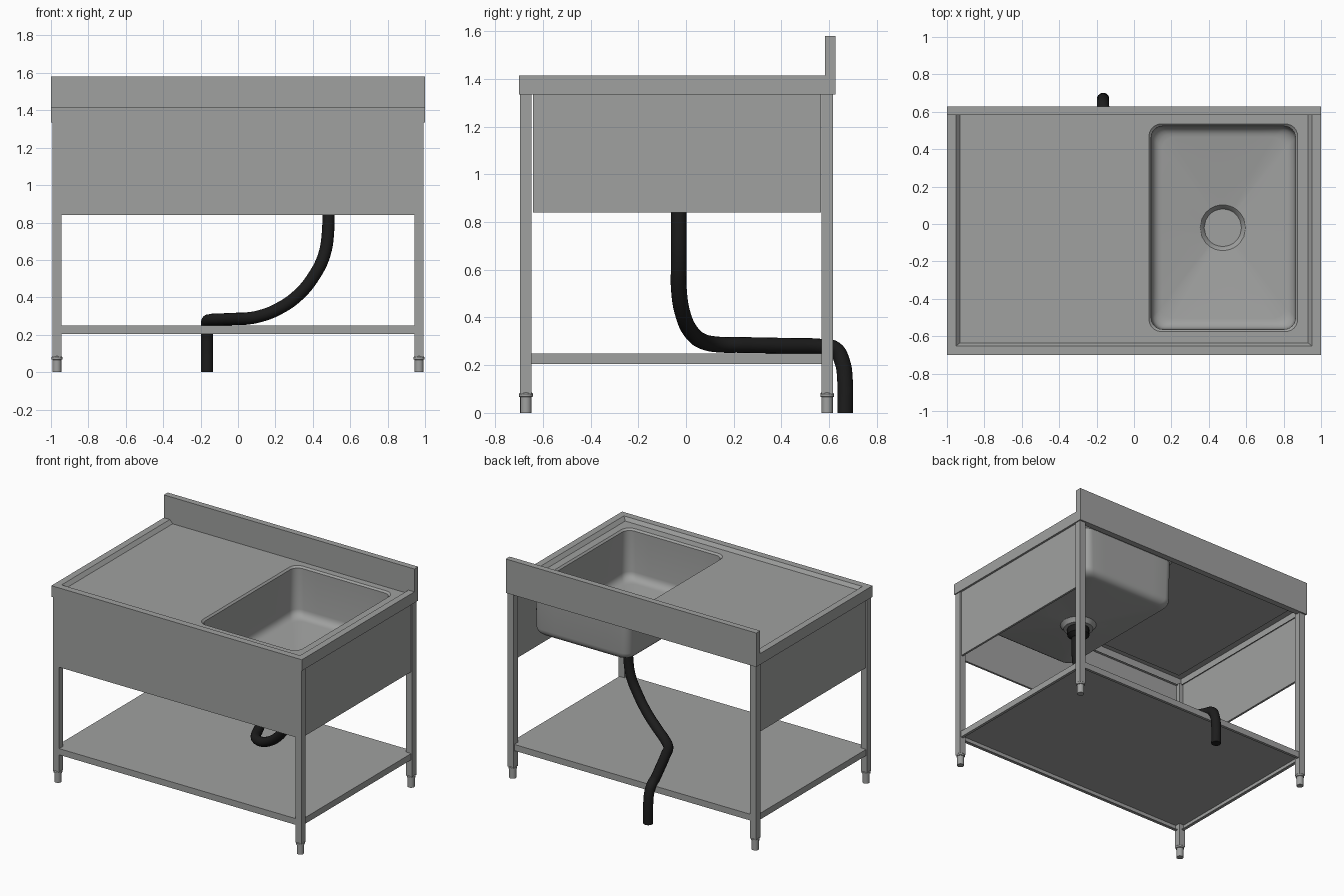
import bpy, bmesh, math
from mathutils import Vector

if "Cube" in bpy.data.objects:
    bpy.data.objects.remove(bpy.data.objects["Cube"])


def material(name, c):
    m = bpy.data.materials.new(name)
    m.diffuse_color = (*c, 1)
    m.use_nodes = True
    m.node_tree.nodes["Principled BSDF"].inputs["Base Color"].default_value = m.diffuse_color
    return m


STEEL = material("brushed_steel", (0.35, 0.355, 0.35))
BLACK = material("black_rubber", (0.012, 0.012, 0.012))


def finish(name, bm, mat, smooth=False, thick=0):
    bmesh.ops.recalc_face_normals(bm, faces=bm.faces)
    me = bpy.data.meshes.new(name)
    bm.to_mesh(me)
    bm.free()
    me.materials.append(mat)
    ob = bpy.data.objects.new(name, me)
    bpy.context.collection.objects.link(ob)
    bpy.ops.object.select_all(action='DESELECT')
    bpy.context.view_layer.objects.active = ob
    ob.select_set(True)
    if smooth:
        bpy.ops.object.shade_smooth_by_angle(angle=math.radians(32))
    if thick:
        mod = ob.modifiers.new("sheet", 'SOLIDIFY')
        mod.thickness = thick
    return ob


def box(name, x0, x1, y0, y1, z0, z1):
    bm = bmesh.new()
    bmesh.ops.create_cube(bm, size=1)
    for v in bm.verts:
        v.co = Vector(((x0 + x1) / 2 + v.co.x * (x1 - x0),
                       (y0 + y1) / 2 + v.co.y * (y1 - y0),
                       (z0 + z1) / 2 + v.co.z * (z1 - z0)))
    return finish(name, bm, STEEL)


def lathe(name, x, y, profile, mat, n=20):
    bm = bmesh.new()
    rings = [ring(bm, [(x + r * math.cos(2 * math.pi * i / n),
                        y + r * math.sin(2 * math.pi * i / n)) for i in range(n)], z)
             for r, z in profile]
    for a, b in zip(rings, rings[1:]):
        bridge(bm, a, b)
    bm.faces.new(rings[0])
    bm.faces.new(rings[-1])
    return finish(name, bm, mat, True)


def ring(bm, pts, z):
    return [bm.verts.new((p[0], p[1], z)) for p in pts]


def bridge(bm, a, b):
    n = len(a)
    for i in range(n):
        bm.faces.new((a[i], a[(i + 1) % n], b[(i + 1) % n], b[i]))


def rect(x0, x1, y0, y1):
    return [(x0, y0), (x1, y0), (x1, y1), (x0, y1)]


def round_rect(inset, rad, arc=6, side=6):
    # basin outline, with extra points along the straight sides
    x0, x1, y0, y1 = 0.08 + inset, 0.875 - inset, -0.575 + inset, 0.535 - inset
    centres = [(x1 - rad, y1 - rad), (x0 + rad, y1 - rad),
               (x0 + rad, y0 + rad), (x1 - rad, y0 + rad)]
    corners = [[(cx + rad * math.cos((k + t / arc) * math.pi / 2),
                 cy + rad * math.sin((k + t / arc) * math.pi / 2)) for t in range(arc + 1)]
               for k, (cx, cy) in enumerate(centres)]
    pts = []
    for k in range(4):
        pts += corners[k]
        a, b = Vector(corners[k][-1]), Vector(corners[(k + 1) % 4][0])
        pts += [tuple(a.lerp(b, i / side)) for i in range(1, side)]
    return pts


# worktop: folded edge, raised rim, sunken deck with a hole for the basin
DECK = 1.39
bm = bmesh.new()
loops = [ring(bm, rect(*r), z) for r, z in (
    ((-0.96, 0.96, -0.66, 0.59), 1.335),
    ((-1, 1, -0.7, 0.625), 1.335),
    ((-1, 1, -0.7, 0.625), 1.415),
    ((-0.952, 0.952, -0.652, 0.585), 1.415),
    ((-0.93, 0.93, -0.635, 0.585), DECK))]
for a, b in zip(loops, loops[1:]):
    bridge(bm, a, b)
hole = ring(bm, round_rect(0, 0.065), DECK)
edges = []
for lp in (loops[-1], hole):
    for i in range(len(lp)):
        p, q = lp[i], lp[(i + 1) % len(lp)]
        edges.append(bm.edges.get((p, q)) or bm.edges.new((p, q)))
bmesh.ops.triangle_fill(bm, use_beauty=True, use_dissolve=False, edges=edges)
finish("worktop", bm, STEEL)

# basin: rounded walls, floor sloping to the drain
DX, DY = 0.475, -0.02
bm = bmesh.new()
rings = [ring(bm, round_rect(0, 0.065), DECK), ring(bm, round_rect(0.012, 0.06), DECK - 0.012)]
for i in range(6):
    a = i / 5 * math.pi / 2
    rings.append(ring(bm, round_rect(0.015 + 0.055 * (1 - math.cos(a)), 0.065),
                      1.085 - 0.055 * math.sin(a)))
base = round_rect(0.07, 0.065)
for r, z in ((0.122, 0.99), (0.115, 0.983), (0.1, 0.96)):
    pts = []
    for px, py in base:
        a = math.atan2(py - DY, px - DX)
        pts.append((DX + r * math.cos(a), DY + r * math.sin(a)))
    rings.append(ring(bm, pts, z))
for a, b in zip(rings, rings[1:]):
    bridge(bm, a, b)
bm.faces.new(rings[-1])
finish("basin", bm, STEEL, True)
lathe("drain_cup", DX, DY, [(0.075, 0.957), (0.075, 0.91), (0.045, 0.89)], BLACK)

# backsplash and skirt panels
box("backsplash", -1, 1, 0.583, 0.627, 1.335, 1.58)
box("front_panel", -0.945, 0.945, -0.695, -0.68, 0.84, 1.34)
for s, side in ((-1, "left"), (1, "right")):
    xs = sorted((s * 0.97, s * 0.985))
    box(side + "_panel", *xs, -0.642, 0.565, 0.84, 1.34)
    # legs with adjustable feet
    for yc, end in ((-0.671, "front"), (0.592, "back")):
        xc = s * 0.968
        box(f"{end}_{side}_leg", xc - 0.024, xc + 0.024, yc - 0.024, yc + 0.024, 0.08, 1.345)
        lathe(f"{end}_{side}_foot", xc, yc,
              [(0.024, 0), (0.024, 0.066), (0.029, 0.068), (0.029, 0.08), (0.024, 0.086)], STEEL, 16)

# lower shelf: tray with folded edges, open underneath
bm = bmesh.new()
loops = [ring(bm, rect(-w, w, y0, y1), z) for w, y0, y1, z in (
    (0.965, -0.67, 0.59, 0.205), (0.985, -0.69, 0.61, 0.205), (0.985, -0.69, 0.61, 0.25))]
bridge(bm, loops[0], loops[1])
bridge(bm, loops[1], loops[2])
bm.faces.new(loops[2])
finish("lower_shelf", bm, STEEL, thick=0.006)

# drain hose
path = [(0.482, -0.03, 0.93), (0.482, -0.03, 0.76), (0.462, -0.03, 0.63), (0.41, -0.03, 0.52),
        (0.32, -0.012, 0.41), (0.21, 0.025, 0.335), (0.12, 0.07, 0.3), (0.05, 0.13, 0.287),
        (0.0, 0.23, 0.285), (-0.09, 0.43, 0.281), (-0.15, 0.57, 0.277), (-0.165, 0.625, 0.267),
        (-0.165, 0.655, 0.215), (-0.165, 0.667, 0.13), (-0.165, 0.667, 0.0)]
cu = bpy.data.curves.new("drain_hose", 'CURVE')
cu.dimensions = '3D'
sp = cu.splines.new('BEZIER')
sp.bezier_points.add(len(path) - 1)
for bp, p in zip(sp.bezier_points, path):
    bp.co = p
    bp.handle_left_type = bp.handle_right_type = 'AUTO'
cu.resolution_u = 6
cu.bevel_depth = 0.033
cu.bevel_resolution = 6
cu.use_fill_caps = True
cu.materials.append(BLACK)
hose = bpy.data.objects.new("drain_hose", cu)
bpy.context.collection.objects.link(hose)
bpy.ops.object.select_all(action='DESELECT')
bpy.context.view_layer.objects.active = hose
hose.select_set(True)
bpy.ops.object.convert(target='MESH')
bpy.ops.object.shade_smooth_by_angle(angle=math.radians(40))
